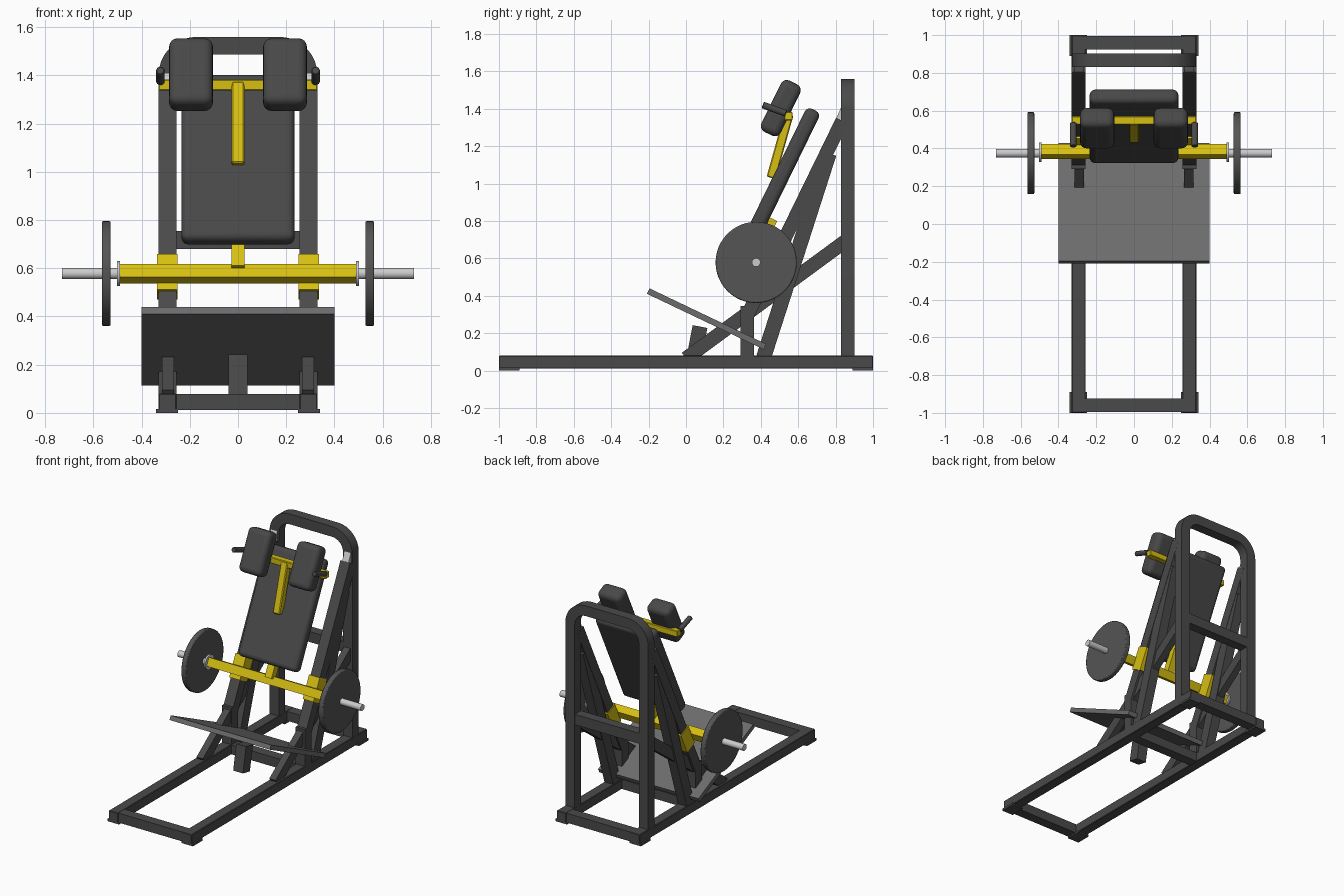
import bpy, bmesh, math
from mathutils import Matrix, Vector

if "Cube" in bpy.data.objects:
    bpy.data.objects.remove(bpy.data.objects["Cube"])


def mat(name, r, g, b):
    m = bpy.data.materials.new(name)
    m.diffuse_color = (r, g, b, 1)
    m.use_nodes = True
    m.node_tree.nodes["Principled BSDF"].inputs["Base Color"].default_value = m.diffuse_color
    return m


FRAME = mat("frame_dark_grey", .068, .068, .068)
PAD = mat("pad_dark_grey", .065, .065, .065)
YELLOW = mat("carriage_yellow", .68, .52, .006)
DECK = mat("platform_grey", .15, .15, .15)
DISC = mat("disc_grey", .09, .09, .09)
STEEL = mat("light_steel", .60, .60, .60)
LEAN = -math.radians(26)      # backward lean of the guide rails


def finish(name, bm, material, matrix=None, bevel=0, segs=1, smooth=False):
    if matrix:
        bmesh.ops.transform(bm, matrix=matrix, verts=bm.verts)
    bmesh.ops.recalc_face_normals(bm, faces=bm.faces)
    me = bpy.data.meshes.new(name)
    bm.to_mesh(me)
    bm.free()
    ob = bpy.data.objects.new(name, me)
    bpy.context.collection.objects.link(ob)
    me.materials.append(material)
    if bevel:
        b = ob.modifiers.new("bevel", 'BEVEL')
        b.width, b.segments, b.limit_method = bevel, segs, 'ANGLE'
    if smooth:
        bpy.ops.object.select_all(action='DESELECT')
        ob.select_set(True)
        bpy.context.view_layer.objects.active = ob
        bpy.ops.object.shade_smooth_by_angle(angle=math.radians(35))
    return ob


def box(name, center, size, material, tilt=0, **kw):
    bm = bmesh.new()
    bmesh.ops.create_cube(bm, size=1)
    m = (Matrix.Translation(center) @ Matrix.Rotation(tilt, 4, 'X')
         @ Matrix.Diagonal((*size, 1)))
    return finish(name, bm, material, m, **kw)


def beam(name, x, a, b, width, depth, material, **kw):
    """Box tube in a plane of constant x, from a=(y, z) to b=(y, z)."""
    dy, dz = b[0] - a[0], b[1] - a[1]
    mid = (x, (a[0] + b[0]) / 2, (a[1] + b[1]) / 2)
    return box(name, mid, (width, depth, math.hypot(dy, dz)), material,
               -math.atan2(dy, dz), **kw)


def rod(name, a, b, radius, material, sides=24, **kw):
    a, b = Vector(a), Vector(b)
    bm = bmesh.new()
    bmesh.ops.create_cone(bm, cap_ends=True, segments=sides, radius1=radius,
                          radius2=radius, depth=(b - a).length)
    m = (Matrix.Translation((a + b) / 2)
         @ (b - a).to_track_quat('Z', 'Y').to_matrix().to_4x4())
    return finish(name, bm, material, m, smooth=True, **kw)


def prism(name, pts, depth, material, **kw):
    """Extrude a closed outline of 3D points by the vector depth."""
    bm = bmesh.new()
    f = bm.faces.new([bm.verts.new(p) for p in pts])
    r = bmesh.ops.extrude_face_region(bm, geom=[f])
    bmesh.ops.translate(bm, vec=depth,
                        verts=[v for v in r["geom"] if isinstance(v, bmesh.types.BMVert)])
    return finish(name, bm, material, **kw)


# Base frame
for y, n in ((-.96, "front"), (.96, "rear"), (.327, "middle")):
    box(f"base_{n}_crossbar", (0, y, .045), (.53, .073, .068), FRAME)
for s, n in ((-1, "left"), (1, "right")):
    X = s * .293
    box(f"{n}_base_rail", (X, 0, .045), (.075, 2, .07), FRAME, bevel=.004)
    for y, e in ((-.945, "front"), (.945, "rear")):
        box(f"{n}_{e}_foot", (s * .295, y, .008), (.092, .11, .016), FRAME)

    # Uprights and braces
    box(f"{n}_short_post", (X, .327, .21), (.075, .073, .27), FRAME)
    beam(f"{n}_guide_rail", X, (.325, .29), (.835, 1.335), .075, .073, FRAME)
    beam(f"{n}_rail_support", X, (.415, .07), (.765, 1.16), .07, .08, FRAME)
    beam(f"{n}_long_brace", s * .29, (.0, .065), (.85, .69), .05, .075, FRAME)
    prism(f"{n}_rail_gusset", [(s * .293 - .025, y, z) for y, z in
                               ((.795, 1.33), (.835, 1.42), (.835, 1.30))],
          (.05, 0, 0), STEEL)

    # Carriage sleeves, plate holders and weight discs
    box(f"{n}_sleeve", (X, .458, .565), (.085, .095, .165), YELLOW, LEAN)
    rod(f"{n}_collar", (s * .49, .38, .578), (s * .502, .38, .578), .052, STEEL)
    rod(f"{n}_plate_holder", (s * .49, .375, .578), (s * .73, .375, .578), .023, STEEL)
    rod(f"{n}_weight_disc", (s * .528, .375, .578), (s * .565, .375, .578), .217,
        DISC, sides=48, bevel=.006, segs=2)

    # Shoulder pads and hand grips
    box(f"{n}_shoulder_pad", (s * .195, .507, 1.403), (.182, .115, .305), PAD, LEAN,
        bevel=.035, segs=4, smooth=True)
    rod(f"{n}_hand_grip", (s * .322, .535, 1.375), (s * .322, .41, 1.42), .018,
        FRAME, sides=16, bevel=.004)

# Rear arch with rounded upper corners
outline = []
for outer in (True, False):
    x, r = (.33, .16) if outer else (.256, .086)
    side = [(x, .07)] + [(.17 + r * math.cos(t * math.pi / 16),
                          1.40 + r * math.sin(t * math.pi / 16)) for t in range(9)]
    half = side + [(-px, pz) for px, pz in reversed(side)]
    outline += half if outer else half[::-1]
prism("rear_arch", [(x, .83, z) for x, z in outline], (0, .072, 0), FRAME, smooth=True)
box("arch_crossbar", (0, .866, .717), (.53, .07, .075), FRAME)

# Foot platform and its stub support
box("foot_platform", (0, .11, .276), (.80, .692, .032), DECK, math.radians(-25.5))
beam("platform_stub", 0, (.04, .055), (.075, .235), .078, .08, FRAME)

# Moving carriage
box("carriage_bar", (0, .383, .577), (.99, .06, .06), YELLOW, LEAN)
beam("carriage_spine", 0, (.365, .60), (.465, .81), .054, .05, YELLOW)
box("back_pad", (0, .517, 1.05), (.47, .082, .765), PAD, LEAN,
    bevel=.03, segs=4, smooth=True)
beam("shoulder_arm", 0, (.55, 1.37), (.455, 1.03), .054, .05, YELLOW, bevel=.006)
box("shoulder_crossbar", (0, .548, 1.36), (.66, .045, .045), YELLOW, bevel=.004)
